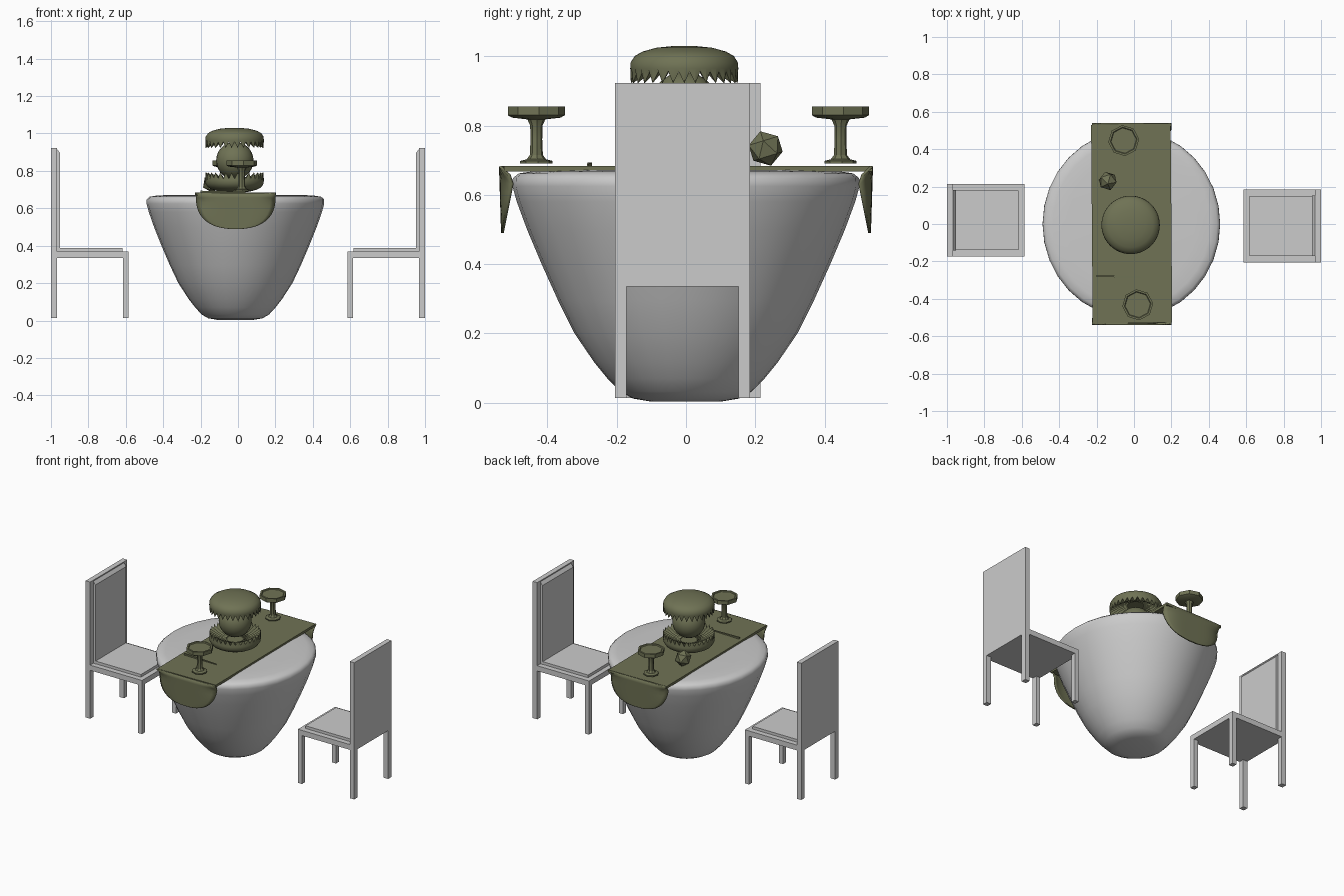
import bpy, bmesh
from math import sin, cos, pi, radians
from mathutils import Matrix

if "Cube" in bpy.data.objects:
    bpy.data.objects.remove(bpy.data.objects["Cube"])

olive = bpy.data.materials.new("olive")
olive.diffuse_color = (0.16, 0.17, 0.09, 1)
olive.use_nodes = True
olive.node_tree.nodes["Principled BSDF"].inputs["Base Color"].default_value = olive.diffuse_color


def finish(name, bm, mat=None, smooth=None):
    bmesh.ops.recalc_face_normals(bm, faces=bm.faces[:])
    me = bpy.data.meshes.new(name)
    bm.to_mesh(me)
    bm.free()
    ob = bpy.data.objects.new(name, me)
    bpy.context.collection.objects.link(ob)
    if mat:
        me.materials.append(mat)
    if smooth:
        bpy.ops.object.select_all(action='DESELECT')
        ob.select_set(True)
        bpy.context.view_layer.objects.active = ob
        bpy.ops.object.shade_smooth_by_angle(angle=radians(smooth))
    return ob


def box(name, x, y, z, mat=None):
    bm = bmesh.new()
    size = [abs(a[1] - a[0]) for a in (x, y, z)]
    mid = [(a[0] + a[1]) / 2 for a in (x, y, z)]
    bmesh.ops.create_cube(bm, size=1, matrix=Matrix.Translation(mid) @ Matrix.Diagonal((*size, 1)))
    return finish(name, bm, mat)


def skin(bm, rings, closed=True, cap=True):
    """Join rows of points with quads."""
    rows = [[bm.verts.new(p) for p in r] for r in rings]
    n = len(rows[0])
    for a, b in zip(rows, rows[1:]):
        for i in range(n if closed else n - 1):
            j = (i + 1) % n
            bm.faces.new((a[i], a[j], b[j], b[i]))
    if cap:
        bm.faces.new(rows[0])
        bm.faces.new(rows[-1])


def lathe(name, profile, n, center=(0, 0), sy=1.0, mat=None, smooth=None, turn=0.0):
    bm = bmesh.new()
    skin(bm, [[(center[0] + r * cos(2 * pi * i / n + turn),
                center[1] + sy * r * sin(2 * pi * i / n + turn), z)
               for i in range(n)] for r, z in profile])
    return finish(name, bm, mat, smooth)


# draped round table
lathe("draped_table", [(0.10, 0.004), (0.145, 0.012), (0.18, 0.032), (0.215, 0.07), (0.25, 0.115),
                       (0.305, 0.20), (0.35, 0.295), (0.395, 0.40), (0.435, 0.50), (0.463, 0.58),
                       (0.475, 0.625), (0.474, 0.648), (0.458, 0.662), (0.42, 0.668), (0.34, 0.672)],
      32, (-0.014, 0), 1.055, None, 50)


# chairs, side = +1 for the right one, -1 for the left one
def chair(label, side, yc):
    h = 0.195

    def part(name, x0, x1, y0, y1, z0, z1):
        return box(label + name, (side * x0, side * x1), (yc + y0, yc + y1), (z0, z1))
    for s, tag in ((-1, "front"), (1, "rear")):
        y0, y1 = sorted((s * h, s * (h - 0.033)))
        part("_inner_leg_" + tag, 0.585, 0.615, y0, y1, 0.013, 0.34)
        part("_outer_leg_" + tag, 0.967, 1.0, y0, y1, 0.013, 0.34)
    part("_seat", 0.585, 0.985, -h, h, 0.335, 0.37)
    part("_cushion", 0.617, 0.955, -h + 0.035, h - 0.035, 0.368, 0.388)
    part("_backrest", 0.967, 1.0, -h, h, 0.335, 0.923)
    pad = part("_back_pad", 0.951, 0.97, -h + 0.033, h - 0.033, 0.37, 0.92)
    for v in pad.data.vertices:  # slanted top edge
        if v.co.z > 0.9 and abs(v.co.x) < 0.96:
            v.co.z = 0.895


chair("right_chair", 1, -0.01)
chair("left_chair", -1, 0.02)

# table runner with rounded hanging ends
top = box("runner_top", (-0.225, 0.2), (-0.53, 0.535), (0.668, 0.684), olive)
for v in top.data.vertices:
    v.co.x -= 0.008 * v.co.y
    v.co.y += 0.02 * v.co.x
for s, tag in ((-1, "front"), (1, "back")):
    bm = bmesh.new()
    rows = []
    for k in range(13):
        d = sin(pi / 2 * k / 12)
        w = max(0.03, 0.212 * (1 - d ** 2.8) ** (1 / 2.4))
        rows.append([(-0.012 + w * t / 8,
                      s * (0.536 - 0.045 * abs(t / 8) ** 5 * (1 - d) * min(1, 5 * d) - 0.006 * d),
                      0.682 - 0.192 * d) for t in range(-8, 9)])
    skin(bm, rows, closed=False, cap=False)
    flap = finish("runner_flap_" + tag, bm, olive, 40)
    mod = flap.modifiers.new("thickness", 'SOLIDIFY')
    mod.thickness = 0.008
    mod.offset = 0


# pleated centrepiece: a cup below, the same cup upside down above, a ball between
def pleated_cup(name, z0, up):
    n, c = 60, (-0.018, -0.005)

    def ring(r, h, zig=0.0, rzig=0.0):
        return [(c[0] + (r + (rzig if i % 2 else 0)) * cos(2 * pi * i / n),
                 c[1] + (r + (rzig if i % 2 else 0)) * sin(2 * pi * i / n),
                 z0 + up * (h - (zig if i % 2 else 0))) for i in range(n)]
    bm = bmesh.new()
    skin(bm, [ring(0.03, 0), ring(0.08, 0.005), ring(0.12, 0.016), ring(0.143, 0.029),
              ring(0.155, 0.048), ring(0.156, 0.065), ring(0.155, 0.108, 0.034, -0.006),
              ring(0.145, 0.10, 0.034, -0.006), ring(0.10, 0.07, 0.02), ring(0.05, 0.05)])
    finish(name, bm, olive, 35)


pleated_cup("lower_pleated_cup", 0.684, 1)
pleated_cup("upper_pleated_cap", 1.03, -1)
bm = bmesh.new()
bmesh.ops.create_uvsphere(bm, u_segments=24, v_segments=14, radius=0.1,
                          matrix=Matrix.Translation((-0.017, -0.005, 0.855)))
finish("centre_ball", bm, olive, 40)

# pedestal dishes
for tag, c in (("front", (0.02, -0.432)), ("back", (-0.055, 0.446))):
    lathe("dish_" + tag, [(0.047, 0.69), (0.047, 0.698), (0.028, 0.703), (0.019, 0.715), (0.017, 0.76),
                          (0.018, 0.80), (0.026, 0.818), (0.070, 0.823), (0.083, 0.830), (0.083, 0.855),
                          (0.072, 0.855), (0.068, 0.850)],
          8, c, 1, olive, 30, 0.1)

# faceted ornament
bm = bmesh.new()
bmesh.ops.create_icosphere(bm, subdivisions=1, radius=0.052,
                           matrix=Matrix.Translation((-0.14, 0.23, 0.734)) @ Matrix.Rotation(0.3, 4, 'X'))
finish("faceted_ornament", bm, olive)

# thin utensil lying on the runner
stick = box("utensil", (-0.2, 0.04), (-0.284, -0.272), (0.684, 0.694), olive)
for v in stick.data.vertices:
    if v.co.x > 0:
        v.co.y = -0.284 + (v.co.y + 0.278) * 0.3
        v.co.z = min(v.co.z, 0.689)
